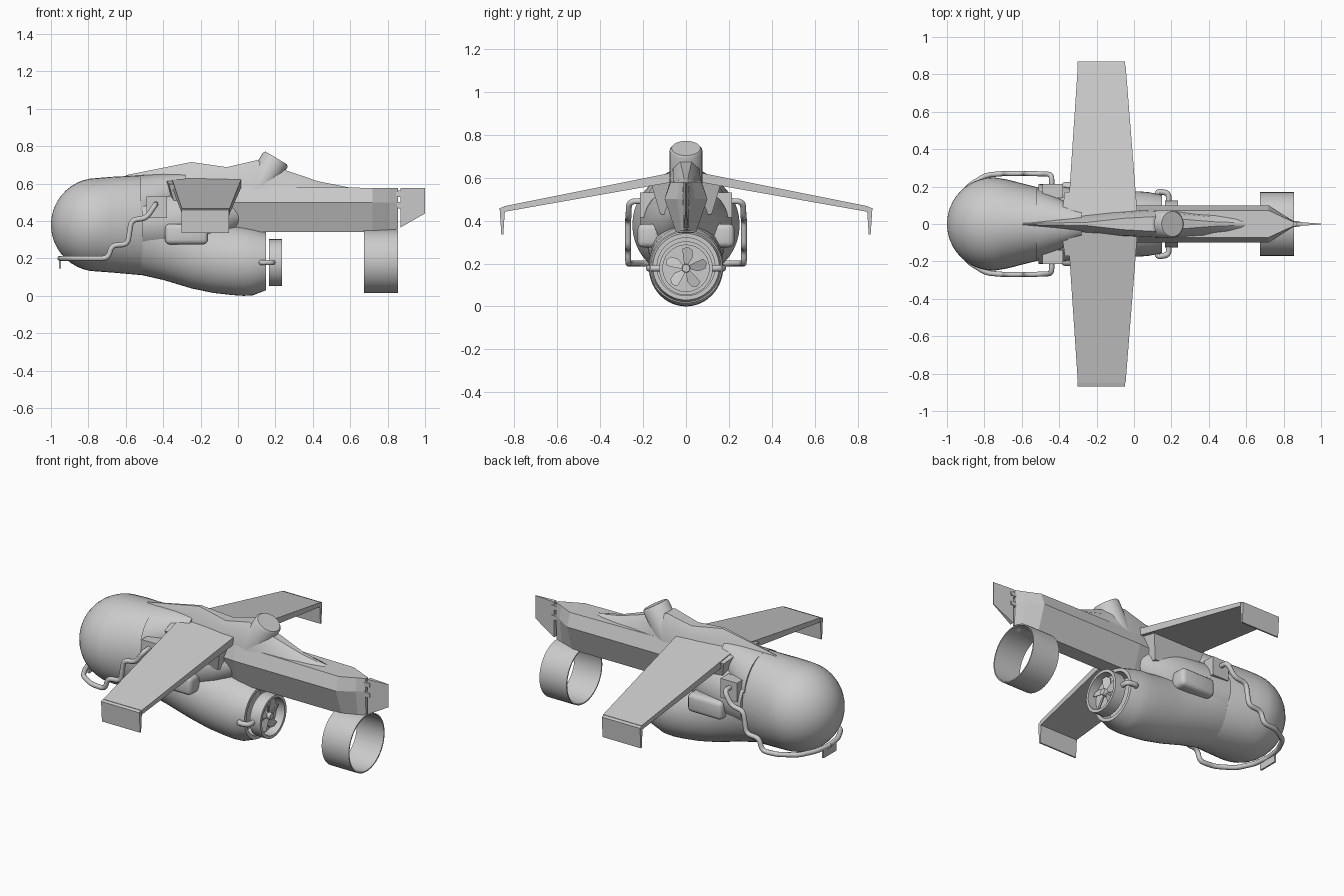
import bpy, bmesh, math
from mathutils import Vector

if "Cube" in bpy.data.objects:
    bpy.data.objects.remove(bpy.data.objects["Cube"])


def finish(name, bm, smooth=None):
    bmesh.ops.recalc_face_normals(bm, faces=bm.faces)
    me = bpy.data.meshes.new(name)
    bm.to_mesh(me)
    bm.free()
    ob = bpy.data.objects.new(name, me)
    bpy.context.collection.objects.link(ob)
    if smooth:
        bpy.ops.object.select_all(action='DESELECT')
        ob.select_set(True)
        bpy.context.view_layer.objects.active = ob
        bpy.ops.object.shade_smooth_by_angle(angle=math.radians(smooth))
    return ob


def skin(name, rings, smooth=None, closed=False):
    """Bridge a list of equal-length point rings."""
    bm = bmesh.new()
    vs = [[bm.verts.new(p) for p in r] for r in rings]
    n = len(vs[0])
    pairs = list(zip(vs, vs[1:])) + ([(vs[-1], vs[0])] if closed else [])
    for a, b in pairs:
        for i in range(n):
            j = (i + 1) % n
            bm.faces.new((a[i], a[j], b[j], b[i]))
    if not closed:
        bm.faces.new(vs[0])
        bm.faces.new(vs[-1])
    return finish(name, bm, smooth)


def oval(x, top, bot, ry, n=40, y=0):
    c, h = (top + bot) / 2, (top - bot) / 2
    return [(x, y + ry * math.cos(t), c + h * math.sin(t))
            for t in (2 * math.pi * i / n for i in range(n))]


def loft(name, secs, smooth=35, y=0):
    return skin(name, [oval(*s, y=y) for s in secs], smooth)


def disc(x, z, r, n=40):
    return oval(x, z + r, z - r, r, n)


def box(name, lo, hi, bevel=0):
    bm = bmesh.new()
    bmesh.ops.create_cube(bm, size=1)
    for v in bm.verts:
        v.co = Vector([lo[k] + (v.co[k] + .5) * (hi[k] - lo[k]) for k in range(3)])
    if bevel:
        bmesh.ops.bevel(bm, geom=bm.edges[:], offset=bevel, segments=3, affect='EDGES', profile=.5)
    return finish(name, bm, 40 if bevel else None)


def rod(name, a, b, r, n=24, r2=None):
    a, b = Vector(a), Vector(b)
    q = (b - a).to_track_quat('Z', 'Y')
    ring = lambda c, r: [c + q @ Vector((r * math.cos(2 * math.pi * i / n),
                                         r * math.sin(2 * math.pi * i / n), 0)) for i in range(n)]
    e = (b - a).normalized() * r * .15
    return skin(name, [ring(a, r), ring(b - e, r2 or r), ring(b, (r2 or r) * .88)], 40)


def pipe(name, pts, r, bend=.03):
    """Tube along a path with rounded corners."""
    pts = [Vector(p) for p in pts]
    path = [pts[0]]
    for a, p, b in zip(pts, pts[1:], pts[2:]):
        d = min(bend, (a - p).length * .45, (b - p).length * .45)
        s, e = p + (a - p).normalized() * d, p + (b - p).normalized() * d
        path += [s.lerp(p, t).lerp(p.lerp(e, t), t) for t in (0, .25, .5, .75, 1)]
    path.append(pts[-1])
    cu = bpy.data.curves.new(name, 'CURVE')
    cu.dimensions, cu.bevel_depth, cu.bevel_resolution, cu.use_fill_caps = '3D', r, 3, True
    sp = cu.splines.new('POLY')
    sp.points.add(len(path) - 1)
    for q, p in zip(sp.points, path):
        q.co = (*p, 1)
    ob = bpy.data.objects.new(name, cu)
    bpy.context.collection.objects.link(ob)


# rounded nose shell
nose = []
for i in range(11):
    t = math.radians(3 + 87 * i / 10)
    r = .25 * math.sin(t)
    nose.append((-.75 - .25 * math.cos(t), .38 + r, .38 - r, r))
nose[0] = (-1, *nose[0][1:])
loft("nose_shell", nose + [(-.68, .636, .125, .238), (-.51, .645, .11, .195)])
# upper cowl narrowing over the wing root
loft("upper_cowl", [(-.52, .645, .25, .19), (-.4, .652, .38, .135), (-.28, .655, .5, .075)])
# lower engine nacelle with recessed tail
loft("engine_nacelle", [(-.52, .6, .112, .19), (-.4, .5, .085, .178), (-.25, .42, .04, .166),
                        (-.13, .39, .015, .17), (-.03, .375, .004, .174), (.03, .37, 0, .174),
                        (.08, .36, .003, .17), (.15, .34, .03, .155), (.15, .32, .05, .135),
                        (.06, .32, .05, .135)])
# mid body fairing between nacelle and wing
loft("mid_fairing", [(-.51, .56, .205, .215), (-.35, .57, .21, .195), (-.2, .57, .235, .165),
                     (-.08, .55, .3, .12), (.02, .5, .38, .06)])


# tail boom, six-sided and tapering to the rudder post
def hexa(x, k, zb, zm, zt):
    h = [(.045, zb), (.1, zm), (.072, zt)]
    return [(x, y * k, z) for y, z in h] + [(x, -y * k, z) for y, z in reversed(h)]


skin("tail_boom", [hexa(-.33, .7, .42, .52, .62), hexa(-.02, .95, .37, .5, .6),
                   hexa(.04, 1, .342, .5, .585), hexa(.72, 1, .342, .5, .577),
                   hexa(.81, .42, .342, .5, .577), hexa(.855, .14, .36, .5, .577)])


# dorsal spine from nose blade to tail
def spine(x, wb, wt, zb, zt):
    return [(x, wb, zb), (x, wb * .4 + wt * .6, zb * .35 + zt * .65), (x, wt * .6, zt),
            (x, -wt * .6, zt), (x, -wb * .4 - wt * .6, zb * .35 + zt * .65), (x, -wb, zb)]


skin("dorsal_spine", [spine(-.6, .01, .004, .6, .645), spine(-.25, .06, .015, .58, .715),
                      spine(-.06, .075, .05, .56, .688), spine(.1, .078, .065, .56, .725),
                      spine(.2, .075, .05, .56, .69), spine(.43, .06, .02, .56, .612),
                      spine(.6, .04, .01, .56, .578)], 30)
# angled exhaust stack
rod("exhaust_stack", (.07, 0, .51), (.205, 0, .737), .076, 32)

# tail duct ring
skin("tail_duct", [disc(.675, .185, .17, 48), disc(.855, .185, .17, 48),
                   disc(.855, .185, .163, 48), disc(.675, .185, .163, 48)], 35, True)
# rudder and its hinges
skin("rudder", [[(.868, y, .577), (1, y * .15, .577), (1, y * .15, .44), (.868, y, .365)]
                for y in (-.012, .012)])
for z in (.485, .545):
    rod("rudder_hinge", (.862, 0, z - .017), (.862, 0, z + .017), .013, 12)
    box("hinge_strap", (.835, -.016, z - .011), (.885, .016, z + .011))

# engine fan ring, backing, hub and blades
C = .178
skin("fan_ring", [disc(.165, C, .125), disc(.235, C, .125), disc(.235, C, .108),
                  disc(.165, C, .108)], 35, True)
skin("fan_backing", [disc(.165, C, .11), disc(.18, C, .11)], 35)
rod("fan_hub", (.17, 0, C), (.225, 0, C), .02, 20)
for i in range(5):
    a = 2 * math.pi * i / 5 + .3
    outline = [(.015, -.008), (.05, -.03), (.085, -.028), (.1, -.005), (.09, .018), (.05, .014), (.015, .008)]
    rings = []
    for dx in (0, .005):
        rings.append([(.2 + dx + v * .4, u * math.cos(a) - v * math.sin(a),
                       C + u * math.sin(a) + v * math.cos(a)) for u, v in outline])
    skin("fan_blade", rings)

for s, side in ((1, "left"), (-1, "right")):
    # wing panel
    def rib(x0, x1, y, z, t):
        return [(x0, s * y, z), (x1, s * y, z), (x1, s * y, z - t), (x0, s * y, z - t)]
    skin(side + "_wing", [rib(-.355, .02, .03, .63, .045), rib(-.3, -.045, .85, .466, .026)])
    # drooped tip plate
    skin(side + "_wing_tip", [[(x, s * .842, .466), (x, s * .868, .458), (x, s * .86, .335), (x, s * .851, .335)]
                              for x in (-.302, -.048)])
    # wing root fairing
    skin(side + "_wing_root", [[(x0, s * y, z), (x1, s * y, z)] + [(x1 - .05, s * y2, z2), (x0 + .05, s * y2, z2)]
                               for x0, x1, y, z, y2, z2 in ((-.39, .01, .03, .625, .03, .42),
                                                            (-.37, 0, .17, .597, .12, .43))])
    # side air scoop
    ys = sorted((s * .12, s * .225))
    box(side + "_scoop", (-.39, ys[0], .275), (-.16, ys[1], .385), .025)
    # pipe junction box
    ys = sorted((s * .14, s * .215))
    box(side + "_junction_box", (-.49, ys[0], .415), (-.38, ys[1], .53))
    # coolant pipe stepping down and around the nose
    pipe(side + "_coolant_pipe",
         [(-.44, s * .19, .49), (-.44, s * .265, .49), (-.49, s * .268, .415), (-.57, s * .27, .405),
          (-.59, s * .27, .275), (-.675, s * .27, .27), (-.695, s * .27, .2), (-.79, s * .262, .2),
          (-.89, s * .2, .2), (-.94, s * .1, .2), (-.952, 0, .2)], .014)
    # clip holding the fan ring
    pipe(side + "_ring_clip", [(.125, s * .14, .178), (.125, s * .175, .178), (.185, s * .165, .178),
                               (.185, s * .115, .178)], .015, .02)

# small plate under the nose pipe
box("nose_plate", (-.957, -.06, .145), (-.947, .06, .2))
